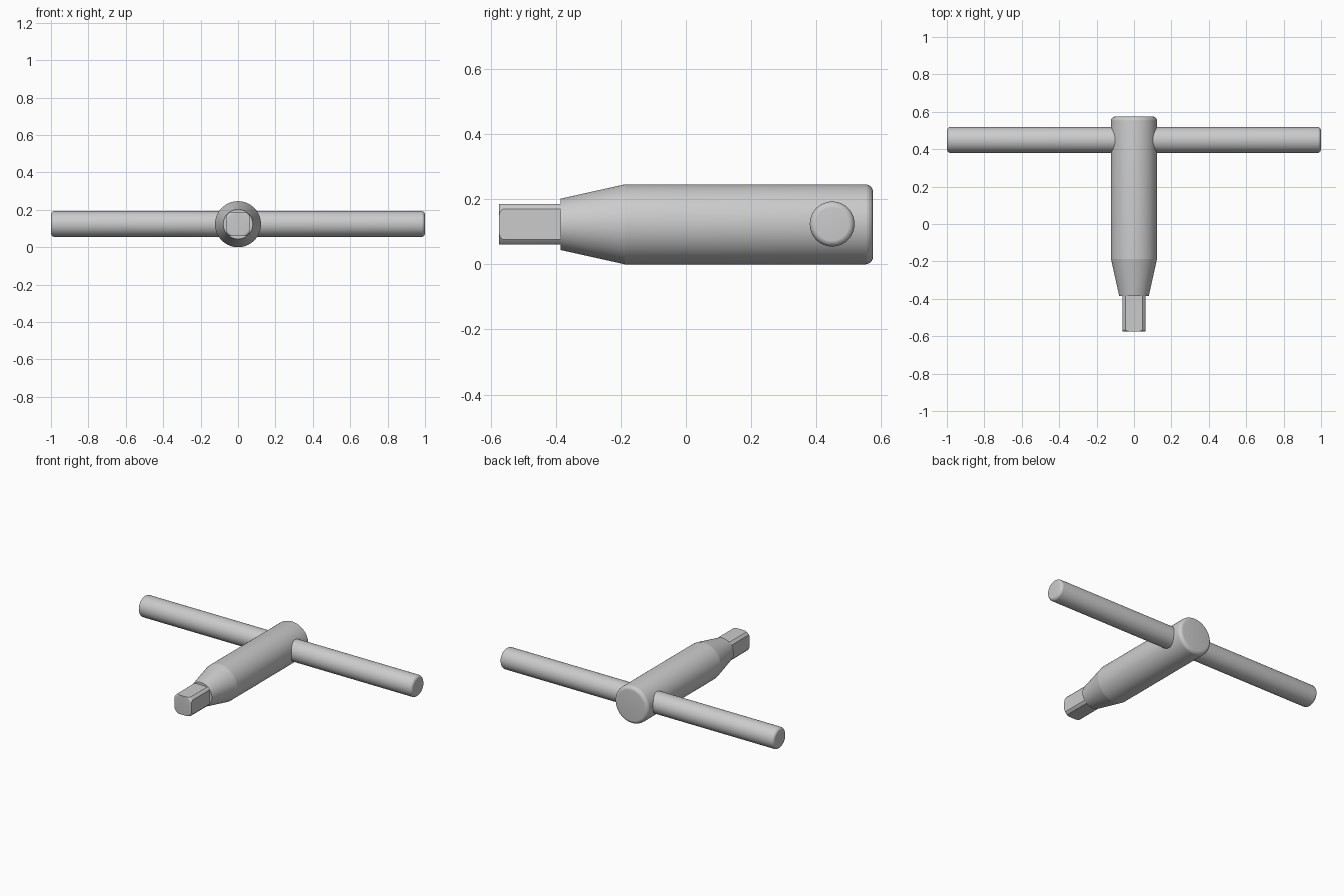
import bpy, bmesh, math
from mathutils import Vector, Matrix

if "Cube" in bpy.data.objects:
    bpy.data.objects.remove(bpy.data.objects["Cube"])

R = 0.123      # body radius, also the height of the axis
TIP = 0.0625   # half width across the drive flats
SEG = 96


def fillet(end, radius, f, sign, steps=6):
    """Quarter-round profile points leading from the side of a rod to its end."""
    pts = []
    for i in range(steps + 1):
        a = math.pi / 2 * i / steps
        pts.append((end - sign * f * (1 - math.sin(a)), radius - f * (1 - math.cos(a))))
    return pts


def lathe(profile):
    """Closed solid of revolution about z from (height, radius) points."""
    bm = bmesh.new()
    rings = []
    for h, r in profile:
        rings.append([bm.verts.new((r * math.cos(2 * math.pi * i / SEG),
                                    r * math.sin(2 * math.pi * i / SEG), h))
                      for i in range(SEG)])
    for a, b in zip(rings, rings[1:]):
        for i in range(SEG):
            j = (i + 1) % SEG
            bm.faces.new((a[i], a[j], b[j], b[i]))
    bm.faces.new(rings[0][::-1])
    bm.faces.new(rings[-1])
    return bm


def finish(name, bm, rotation, location):
    bm.transform(Matrix.Translation(location) @ rotation)
    bmesh.ops.recalc_face_normals(bm, faces=bm.faces[:])
    mesh = bpy.data.meshes.new(name)
    bm.to_mesh(mesh)
    bm.free()
    obj = bpy.data.objects.new(name, mesh)
    bpy.context.collection.objects.link(obj)
    bpy.ops.object.select_all(action='DESELECT')
    obj.select_set(True)
    bpy.context.view_layer.objects.active = obj
    bpy.ops.object.shade_smooth_by_angle(angle=math.radians(20 if name == "drive_tip" else 12))
    if name != "drive_tip":
        bpy.ops.object.shade_smooth_by_angle(angle=math.radians(17))
    return obj


along_y = Matrix.Rotation(-math.pi / 2, 4, 'X')
along_x = Matrix.Rotation(math.pi / 2, 4, 'Y')

# Tapered body with rounded rear edge; the taper line stays crisp
body = lathe([(-0.385, 0.079), (-0.187, R)] + fillet(0.575, R, 0.025, 1))
finish("body", body, along_y, Vector((0, 0, R)))

# Drive tip: round-nosed rod with four flats cut on it
tip = lathe(fillet(-0.575, 0.078, 0.015, -1)[::-1] + [(-0.37, 0.078)])
for n in ((1, 0, 0), (-1, 0, 0), (0, 1, 0), (0, -1, 0)):
    cut = bmesh.ops.bisect_plane(tip, geom=tip.verts[:] + tip.edges[:] + tip.faces[:],
                                 plane_co=Vector(n) * TIP, plane_no=n, clear_outer=True)
    rim = [e for e in cut["geom_cut"] if isinstance(e, bmesh.types.BMEdge)]
    bmesh.ops.contextual_create(tip, geom=rim)
finish("drive_tip", tip, along_y, Vector((0, 0, R)))

# Cross handle with rounded ends
handle = lathe(fillet(-1, 0.069, 0.02, -1)[::-1] + fillet(1, 0.069, 0.02, 1))
finish("cross_handle", handle, along_x, Vector((0, 0.449, R + 0.001)))
